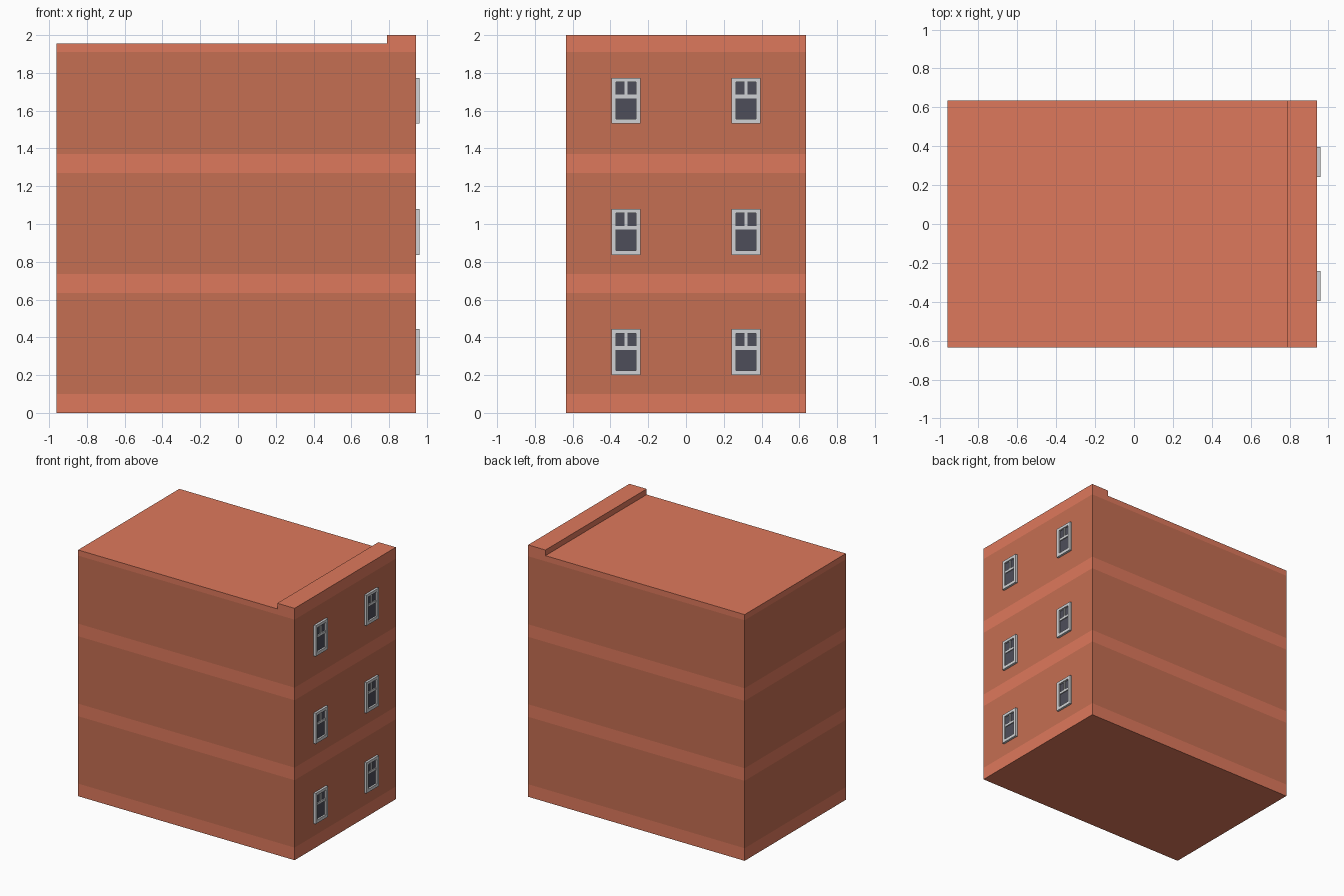
import bpy, bmesh
from mathutils import Vector

if "Cube" in bpy.data.objects:
    bpy.data.objects.remove(bpy.data.objects["Cube"])


def material(name, rgb):
    m = bpy.data.materials.new(name)
    m.diffuse_color = (*rgb, 1)
    m.use_nodes = True
    m.node_tree.nodes["Principled BSDF"].inputs["Base Color"].default_value = m.diffuse_color
    return m


TRIM = material("light_brick", (0.73, 0.19, 0.107))
WALL = material("dark_brick", (0.56, 0.156, 0.084))
FRAME = material("window_paint", (0.63, 0.64, 0.66))
GLASS = material("window_glass", (0.076, 0.076, 0.102))


def to_mesh(bm, name, mats):
    bmesh.ops.recalc_face_normals(bm, faces=bm.faces[:])
    me = bpy.data.meshes.new(name)
    bm.to_mesh(me)
    bm.free()
    for m in mats:
        me.materials.append(m)
    return me


def add(name, me, loc=(0, 0, 0)):
    ob = bpy.data.objects.new(name, me)
    ob.location = loc
    bpy.context.collection.objects.link(ob)
    return ob


def extrude(bm, vec):
    r = bmesh.ops.extrude_face_region(bm, geom=bm.faces[:])
    bmesh.ops.translate(bm, vec=vec, verts=[g for g in r["geom"] if isinstance(g, bmesh.types.BMVert)])


# Building: side profile with raised parapet, extruded in depth
X1, HALF_Y = 0.942, 0.635
profile = [(-0.96, 0), (X1, 0), (X1, 2), (0.79, 2), (0.79, 1.955), (-0.96, 1.955)]
bm = bmesh.new()
bm.faces.new([bm.verts.new((x, -HALF_Y, z)) for x, z in profile])
extrude(bm, (0, 2 * HALF_Y, 0))

# Flush colour bands: cut the walls and paint each storey darker
storeys = [(0.10, 0.635), (0.735, 1.27), (1.37, 1.91)]
for z in [z for s in storeys for z in s]:
    bmesh.ops.bisect_plane(bm, geom=bm.verts[:] + bm.edges[:] + bm.faces[:],
                           plane_co=(0, 0, z), plane_no=(0, 0, 1))
bm.normal_update()
for f in bm.faces:
    z = f.calc_center_median().z
    if abs(f.normal.z) < 0.5 and any(a < z < b for a, b in storeys):
        f.material_index = 1
add("building_body", to_mesh(bm, "building_body", [TRIM, WALL]))


# Window plates: chosen cells of a grid, given thickness outward
def plate(name, ys, zs, cells, depth, mat):
    bm = bmesh.new()
    for i, j in cells:
        bm.faces.new([bm.verts.new((0, ys[i + a], zs[j + b]))
                      for a, b in ((0, 0), (1, 0), (1, 1), (0, 1))])
    bmesh.ops.remove_doubles(bm, verts=bm.verts[:], dist=1e-5)
    extrude(bm, (depth, 0, 0))
    return to_mesh(bm, name, [mat])


ys = [-0.077, -0.053, -0.008, 0.008, 0.053, 0.077]
zs = [0, 0.025, 0.134, 0.154, 0.221, 0.243]
grid = [(i, j) for i in range(5) for j in range(5)]
border = [c for c in grid if c[0] in (0, 4) or c[1] in (0, 4)]
bars = [(1, 2), (2, 2), (3, 2), (2, 3)]
parts = {
    "window_frame": plate("window_frame", ys, zs, border, 0.018, FRAME),
    "window_bars": plate("window_bars", ys, zs, bars, 0.011, FRAME),
    "window_glass": plate("window_glass", [ys[1], ys[4]], [zs[1], zs[4]], [(0, 0)], 0.004, GLASS),
}

# Two windows on each of three floors
for floor, z in enumerate((0.20, 0.836, 1.531), 1):
    for side, y in (("left", -0.318), ("right", 0.318)):
        for name, me in parts.items():
            add(f"{name}_{floor}_{side}", me, Vector((X1, y, z)))
